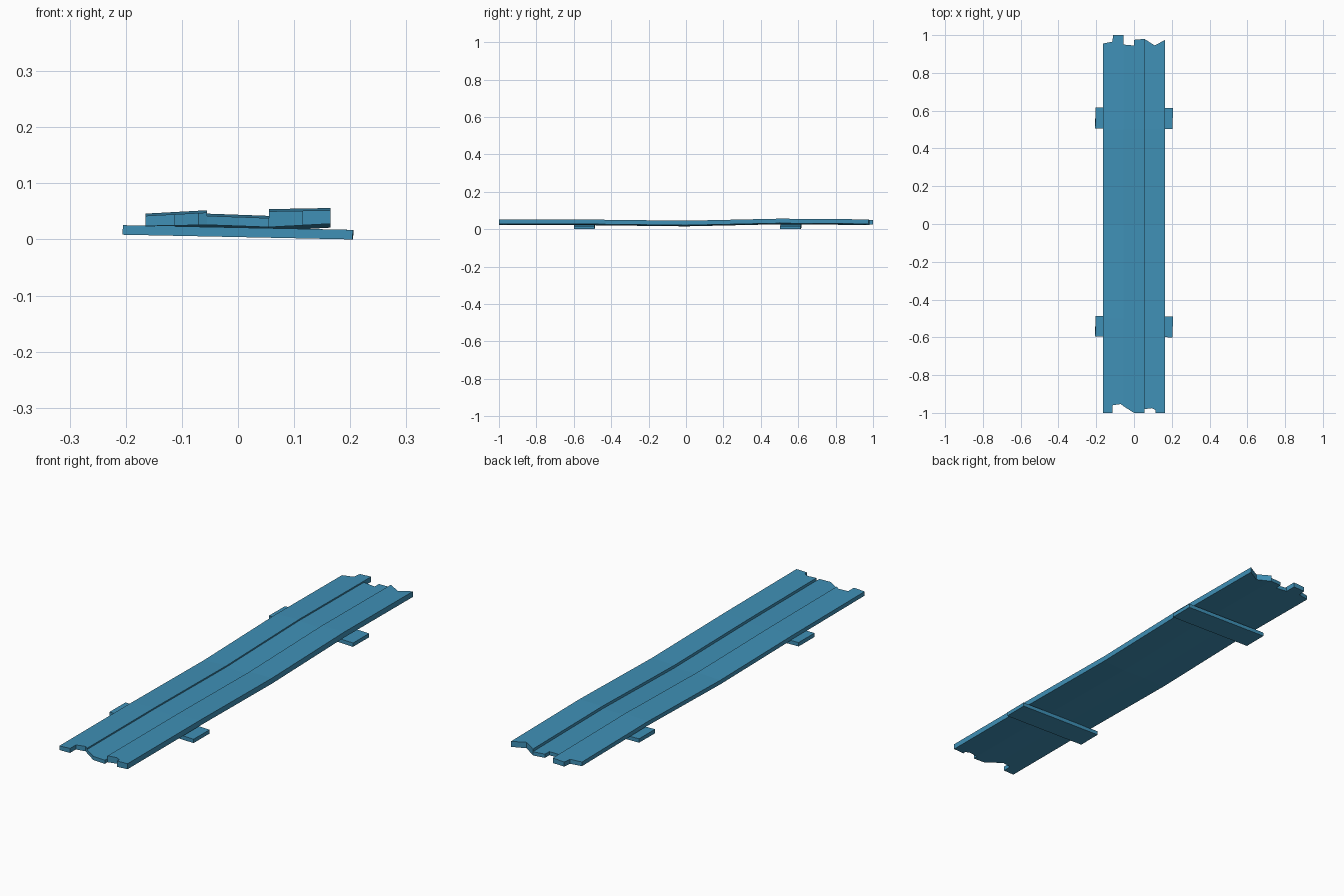
import bpy
import bmesh
from math import radians
from mathutils import Vector

cube = bpy.data.objects.get("Cube")
if cube:
    bpy.data.objects.remove(cube)

# Single flat colour
blue = bpy.data.materials.new("plank blue")
blue.use_nodes = True
colour = (0.05, 0.28, 0.47, 1)
blue.diffuse_color = colour
blue.node_tree.nodes["Principled BSDF"].inputs["Base Color"].default_value = colour


def interp(x, points):
    """Piecewise linear lookup."""
    for (a, va), (b, vb) in zip(points, points[1:]):
        if x <= b:
            return va + (vb - va) * (x - a) / (b - a)
    return points[-1][1]


def finish(name, bm):
    bmesh.ops.recalc_face_normals(bm, faces=bm.faces)
    mesh = bpy.data.meshes.new(name)
    bm.to_mesh(mesh)
    bm.free()
    mesh.materials.append(blue)
    obj = bpy.data.objects.new(name, mesh)
    bpy.context.collection.objects.link(obj)
    return obj


# Warp along the length and underside height across the width
WARP = [(-1, 0), (-0.5, -0.001), (0, -0.007), (0.5, 0.004), (1, 0)]
UNDERSIDE = [(-0.165, 0.024), (-0.055, 0.026), (0.055, 0.022), (0.165, 0.028)]


def plank(name, front, back, top):
    """Broken-ended board: outline cut into strips, thickened and warped."""
    bm = bmesh.new()
    outline = front + back[::-1]
    bm.faces.new([bm.verts.new((x, y, 0)) for x, y in outline])
    for y, _ in WARP[1:-1]:
        bmesh.ops.bisect_plane(bm, geom=bm.verts[:] + bm.edges[:] + bm.faces[:],
                               plane_co=(0, y, 0), plane_no=(0, 1, 0))
    lower = bm.verts[:]
    made = bmesh.ops.extrude_face_region(bm, geom=bm.faces[:], use_keep_orig=True)
    upper = [v for v in made["geom"] if isinstance(v, bmesh.types.BMVert)]
    for verts, profile in ((lower, UNDERSIDE), (upper, top)):
        for v in verts:
            v.co.z = interp(v.co.x, profile) + interp(v.co.y, WARP)
    return finish(name, bm)


plank("left_plank",
      [(-0.165, -1), (-0.113, -1), (-0.113, -0.96), (-0.07, -0.953), (-0.055, -0.965)],
      [(-0.165, 0.955), (-0.115, 0.965), (-0.11, 1), (-0.055, 1)],
      [(-0.165, 0.042), (-0.055, 0.048)])
plank("middle_plank",
      [(-0.055, -0.965), (0, -1), (0.055, -1)],
      [(-0.055, 0.95), (0, 0.945), (0, 0.975), (0.055, 0.98)],
      [(-0.055, 0.042), (0.055, 0.038)])
plank("right_plank",
      [(0.055, -0.98), (0.095, -0.975), (0.115, -0.985), (0.115, -1), (0.165, -1)],
      [(0.055, 0.98), (0.11, 0.945), (0.165, 0.975)],
      [(0.055, 0.05), (0.165, 0.052)])

# Two tilted crossbars beneath the boards
for name, y in (("front_crossbar", -0.543), ("back_crossbar", 0.56)):
    bm = bmesh.new()
    bmesh.ops.create_cube(bm, size=1)
    bmesh.ops.scale(bm, vec=Vector((0.41, 0.11, 0.017)), verts=bm.verts)
    bar = finish(name, bm)
    bar.location = (0, y, 0.0127)
    bar.rotation_euler = (0, radians(1.17), radians(-0.5))
